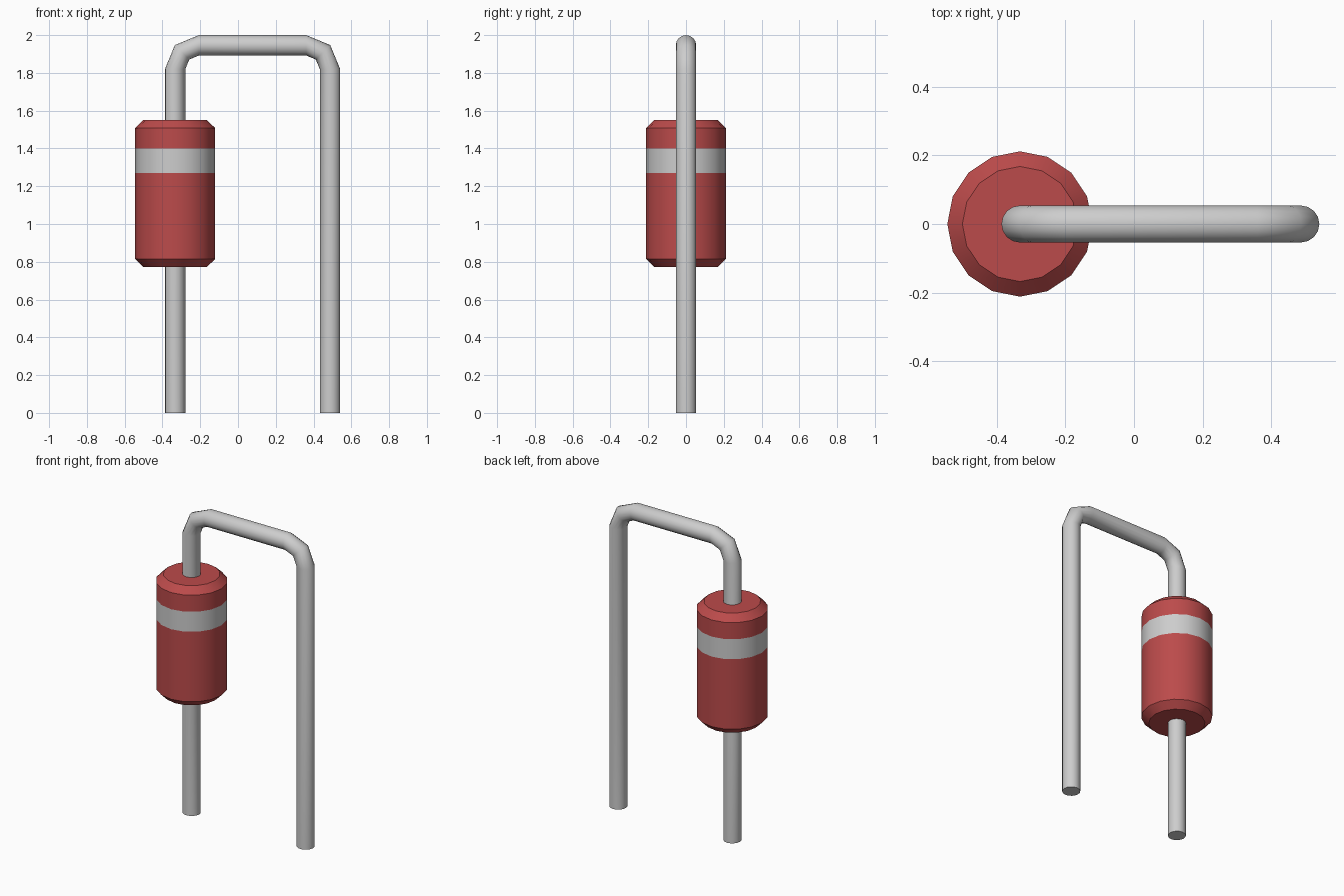
import bpy, bmesh, math
from mathutils import Vector

cube = bpy.data.objects.get("Cube")
if cube:
    bpy.data.objects.remove(cube, do_unlink=True)

SIDES = 16
BODY_X, LEG_X = -0.333, 0.487      # axes of the two vertical wire runs
WIRE_R, BEND_R, TOP_Z = 0.054, 0.126, 1.946


def material(name, rgb):
    m = bpy.data.materials.new(name)
    m.use_nodes = True
    m.diffuse_color = (*rgb, 1)
    m.node_tree.nodes["Principled BSDF"].inputs["Base Color"].default_value = (*rgb, 1)
    return m


red = material("red", (0.50, 0.07, 0.07))
silver = material("silver", (0.61, 0.61, 0.61))


def sweep(name, rings, mats, smooth_angle):
    """Skin rings given as (centre, side axis, radius), capping both ends."""
    bm = bmesh.new()
    loops = []
    for centre, axis, radius in rings:
        loop = []
        for i in range(SIDES):
            a = 2 * math.pi * i / SIDES
            offset = axis * math.cos(a) + Vector((0, 1, 0)) * math.sin(a)
            loop.append(bm.verts.new(centre + offset * radius))
        loops.append(loop)
    for lo, hi in zip(loops, loops[1:]):
        for i in range(SIDES):
            j = (i + 1) % SIDES
            bm.faces.new((lo[i], lo[j], hi[j], hi[i]))
    bm.faces.new(loops[0][::-1])
    bm.faces.new(loops[-1])
    bmesh.ops.recalc_face_normals(bm, faces=bm.faces)
    mesh = bpy.data.meshes.new(name)
    bm.to_mesh(mesh)
    bm.free()
    for m in mats:
        mesh.materials.append(m)
    obj = bpy.data.objects.new(name, mesh)
    bpy.context.collection.objects.link(obj)
    bpy.ops.object.select_all(action='DESELECT')
    obj.select_set(True)
    bpy.context.view_layer.objects.active = obj
    bpy.ops.object.shade_smooth_by_angle(angle=math.radians(smooth_angle))
    return obj


# Wire lead: up through the body, two rounded bends, down to the ground
X = Vector((1, 0, 0))
path = [(Vector((BODY_X, 0, 0)), X, WIRE_R)]
for bend_x, angles in ((BODY_X + BEND_R, (180, 135, 90)),
                       (LEG_X - BEND_R, (90, 45, 0))):
    for deg in angles:
        a = math.radians(deg)
        out = Vector((math.cos(a), 0, math.sin(a)))
        centre = Vector((bend_x, 0, TOP_Z - BEND_R)) + out * BEND_R
        path.append((centre, -out, WIRE_R))
path.append((Vector((LEG_X, 0, 0)), -X, WIRE_R))
sweep("wire_lead", path, [silver], 50)

# Component body: chamfered cylinder with a painted band
profile = [(0.168, 0.772), (0.212, 0.815), (0.212, 1.27),
           (0.212, 1.40), (0.212, 1.508), (0.168, 1.55)]
body = sweep("component_body",
             [(Vector((BODY_X, 0, z)), X, r) for r, z in profile],
             [red, silver], 30)
for face in body.data.polygons:
    face.material_index = int(1.28 < face.center.z < 1.39)
